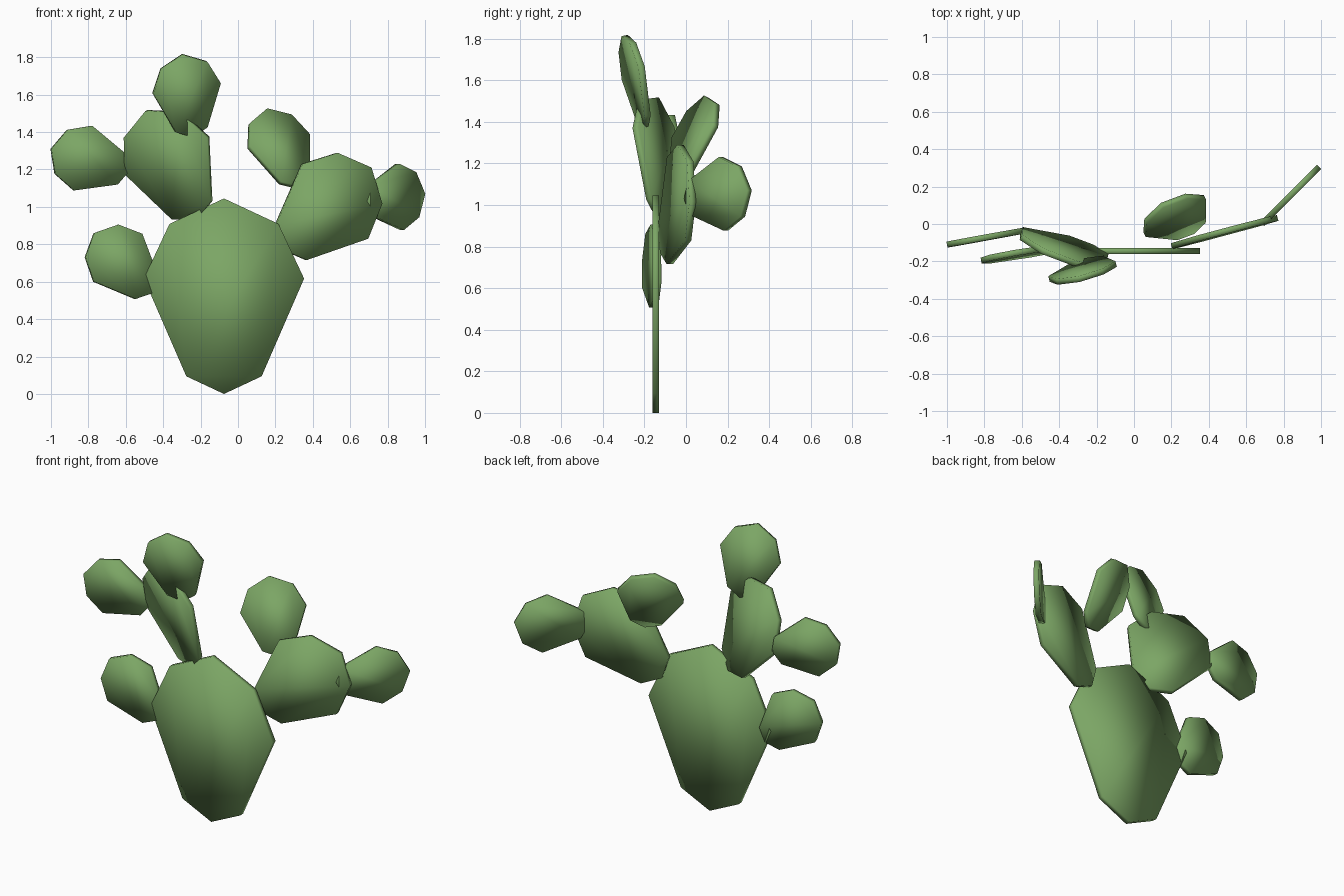
import bpy, bmesh
from mathutils import Vector

if "Cube" in bpy.data.objects:
    bpy.data.objects.remove(bpy.data.objects["Cube"])

green = bpy.data.materials.new("cactus_green")
green.diffuse_color = (0.20, 0.38, 0.13, 1)
green.use_nodes = True
green.node_tree.nodes["Principled BSDF"].inputs["Base Color"].default_value = green.diffuse_color

# Eight-sided pad outline: (half-width fraction, fraction along length)
RIGHT = [(0.47, 0.09), (1.0, 0.59), (0.68, 0.87)]
OUTLINE = [(0, 0)] + RIGHT + [(0, 1)] + [(-u, t) for u, t in reversed(RIGHT)]
WIDTH, THICK = 0.41, 0.032


def pad(name, base, tip, side):
    """Thin pad growing from base to tip, spread along the side direction."""
    base, axis = Vector(base), Vector(tip) - Vector(base)
    d = axis.normalized()
    side = Vector(side)
    side = (side - d * side.dot(d)).normalized() * WIDTH * axis.length
    normal = side.cross(axis).normalized() * THICK / 2
    bm = bmesh.new()
    rings = [[bm.verts.new(base + axis * t + side * u + normal * s)
              for u, t in OUTLINE] for s in (-1, 1)]
    bm.faces.new(rings[0])
    bm.faces.new(rings[1])
    n = len(OUTLINE)
    for i in range(n):
        j = (i + 1) % n
        bm.faces.new((rings[0][i], rings[0][j], rings[1][j], rings[1][i]))
    bmesh.ops.recalc_face_normals(bm, faces=bm.faces)
    for f in bm.faces:
        f.smooth = True
    mesh = bpy.data.meshes.new(name)
    bm.to_mesh(mesh)
    bm.free()
    mesh.materials.append(green)
    bpy.context.collection.objects.link(bpy.data.objects.new(name, mesh))


# Trunk pad
pad("main_pad", (-0.075, -0.145, 0), (-0.075, -0.145, 1.045), (1, 0, 0))
# Right branch and its two small pads
pad("right_branch_pad", (0.24, -0.11, 0.77), (0.71, 0.02, 1.21), (0.20, 0.05, -0.185))
pad("right_outer_pad", (0.685, 0.0, 1.03), (0.99, 0.305, 1.07), (0.01, 0.01, -0.178))
pad("right_upper_pad", (0.316, -0.04, 1.105), (0.15, 0.10, 1.52), (0.153, 0.105, 0.05))
# Left branch and its two small pads
pad("left_branch_pad", (-0.222, -0.125, 0.93), (-0.49, -0.145, 1.515), (0.22, -0.105, 0.095))
pad("left_top_pad", (-0.246, -0.195, 1.375), (-0.295, -0.295, 1.815), (0.175, 0.04, 0.025))
pad("left_outer_pad", (-0.585, -0.035, 1.19), (-1.0, -0.11, 1.31), (0.06, 0.012, 0.165))
# Small pad low on the left of the trunk
pad("left_low_pad", (-0.46, -0.145, 0.538), (-0.77, -0.18, 0.86), (0.133, 0.03, 0.118))
